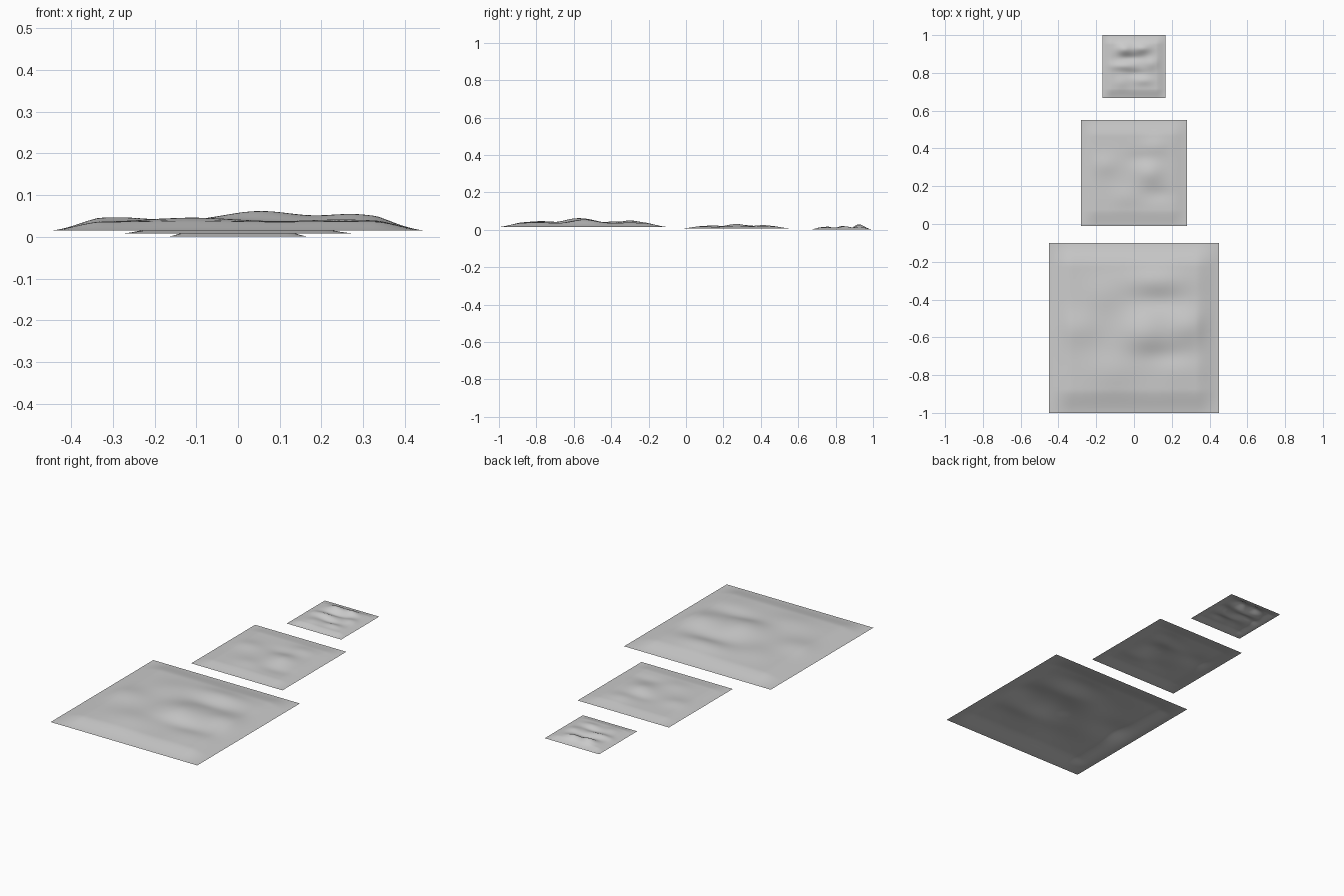
import bpy, bmesh
from math import exp


def smooth(t):
    t = max(0.0, min(1.0, t))
    return t * t * (3 - 2 * t)


def terrain(name, cy, half, base, level, rim, bumps, n=64):
    """Open square sheet: flat rim rising to a plateau with soft hills and dips.
    Bumps are (u, v, radius_u, radius_v, height) in -1..1 sheet coordinates."""
    bm = bmesh.new()
    bmesh.ops.create_grid(bm, x_segments=n, y_segments=n, size=1.0)
    for vert in bm.verts:
        u, v = vert.co.x, vert.co.y
        h = level
        for bu, bv, ru, rv, amp in bumps:
            h += amp * exp(-((u - bu) / ru) ** 2 - ((v - bv) / rv) ** 2)
        edge_u = min(1.0, (1 - abs(u)) / rim)
        edge_v = min(1.0, (1 - abs(v)) / rim)
        fall = (0.5 * edge_u + 0.5 * smooth(edge_u)) * (0.5 * edge_v + 0.5 * smooth(edge_v))
        vert.co = (u * half, cy + v * half, base + max(0.0, h) * fall)
    for face in bm.faces:
        face.smooth = True
    mesh = bpy.data.meshes.new(name)
    bm.to_mesh(mesh)
    bm.free()
    obj = bpy.data.objects.new(name, mesh)
    bpy.context.collection.objects.link(obj)
    return obj


# Large front patch
terrain("large_terrain", -0.55, 0.45, 0.015, 0.021, 0.26, [
    (0.12, -0.05, 0.28, 0.25, 0.026),
    (0.62, 0.02, 0.22, 0.20, 0.018),
    (-0.65, 0.00, 0.25, 0.20, 0.011),
    (-0.25, -0.50, 0.30, 0.22, 0.010),
    (0.25, 0.55, 0.35, 0.15, 0.014),
    (-0.35, 0.40, 0.25, 0.22, 0.008),
    (0.55, -0.50, 0.25, 0.20, 0.006),
    (0.35, -0.32, 0.35, 0.12, -0.008),
    (0.30, 0.32, 0.30, 0.12, -0.007),
])

# Medium middle patch
terrain("medium_terrain", 0.27, 0.28, 0.008, 0.010, 0.28, [
    (0.30, 0.00, 0.25, 0.22, 0.013),
    (-0.55, 0.15, 0.25, 0.20, 0.007),
    (0.40, 0.50, 0.25, 0.18, 0.007),
    (-0.15, -0.45, 0.28, 0.20, 0.005),
    (0.10, 0.28, 0.25, 0.14, -0.004),
    (0.45, -0.40, 0.30, 0.15, -0.005),
])

# Small rear patch with sharper ridges
terrain("small_terrain", 0.833, 0.167, 0.001, 0.010, 0.28, [
    (-0.35, 0.02, 0.40, 0.14, 0.010),
    (-0.30, 0.55, 0.25, 0.18, 0.018),
    (0.25, 0.58, 0.28, 0.16, 0.016),
    (0.55, 0.10, 0.22, 0.20, 0.008),
    (-0.40, -0.50, 0.25, 0.20, 0.005),
    (0.30, -0.45, 0.30, 0.14, 0.006),
    (-0.05, 0.28, 0.40, 0.12, -0.007),
    (0.05, -0.22, 0.35, 0.12, -0.006),
])
